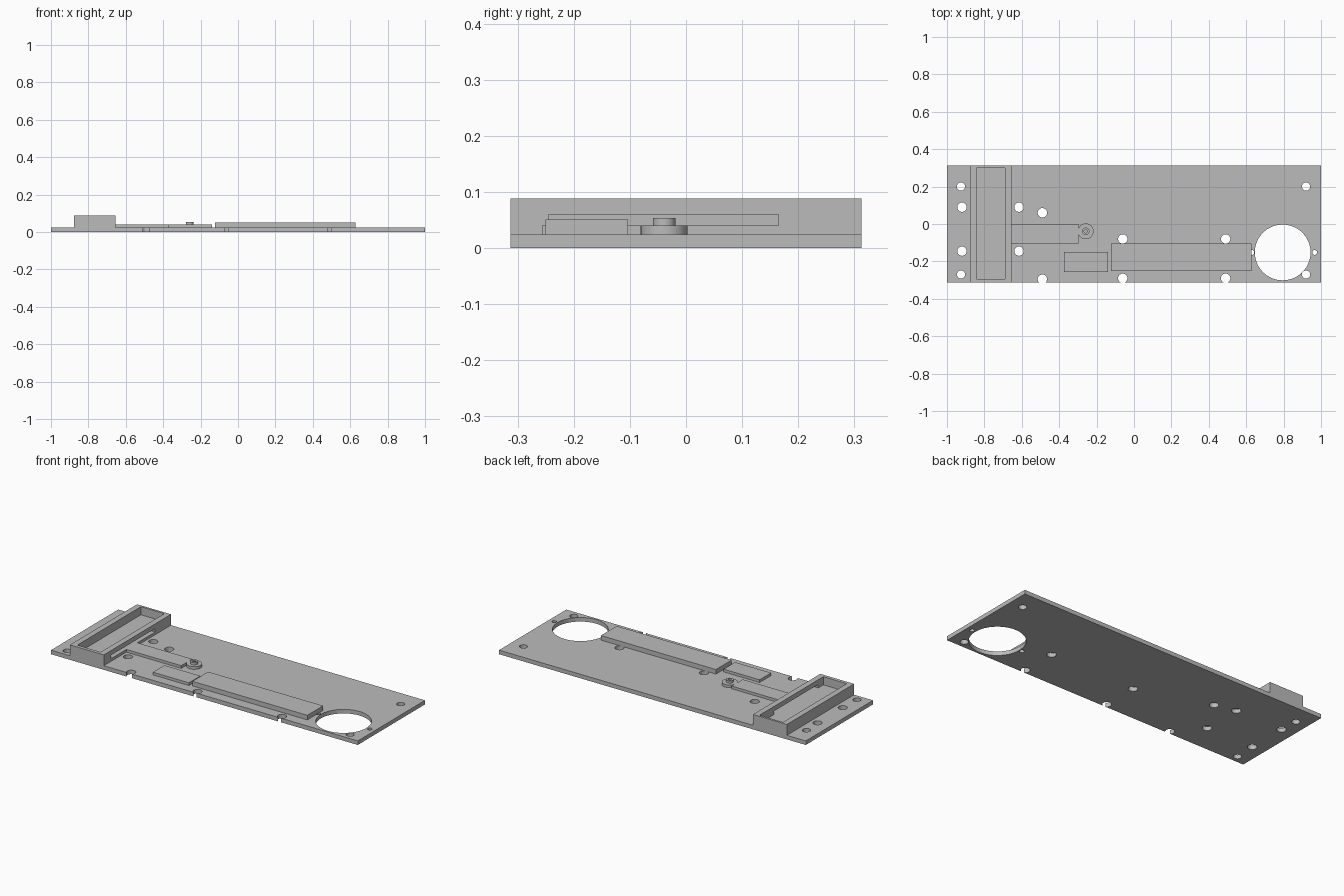
import bpy
import bmesh
from mathutils import Matrix, Vector

cube = bpy.data.objects.get("Cube")
if cube:
    bpy.data.objects.remove(cube, do_unlink=True)

grey = bpy.data.materials.new("plain_grey")
grey.use_nodes = True
GREY = (0.5, 0.5, 0.5, 1)
grey.diffuse_color = GREY
grey.node_tree.nodes["Principled BSDF"].inputs["Base Color"].default_value = GREY


def add_box(bm, x0, x1, y0, y1, z0, z1):
    mid = Vector((x0 + x1, y0 + y1, z0 + z1)) / 2
    size = Matrix.Diagonal((x1 - x0, y1 - y0, z1 - z0, 1))
    bmesh.ops.create_cube(bm, size=1, matrix=Matrix.Translation(mid) @ size)


def add_disc(bm, x, y, r, z0, z1, sides=32):
    bmesh.ops.create_cone(bm, cap_ends=True, segments=sides, radius1=r, radius2=r,
                          depth=z1 - z0, matrix=Matrix.Translation((x, y, (z0 + z1) / 2)))


def make(name, boxes=(), discs=()):
    bm = bmesh.new()
    for b in boxes:
        add_box(bm, *b)
    for d in discs:
        add_disc(bm, *d)
    mesh = bpy.data.meshes.new(name)
    bm.to_mesh(mesh)
    bm.free()
    mesh.materials.append(grey)
    obj = bpy.data.objects.new(name, mesh)
    bpy.context.collection.objects.link(obj)
    return obj


def select(obj):
    bpy.ops.object.select_all(action='DESELECT')
    obj.select_set(True)
    bpy.context.view_layer.objects.active = obj


def cut(obj, cutter):
    select(obj)
    mod = obj.modifiers.new("cut", 'BOOLEAN')
    mod.operation = 'DIFFERENCE'
    mod.solver = 'EXACT'
    mod.object = cutter
    bpy.ops.object.modifier_apply(modifier=mod.name)
    bpy.data.objects.remove(cutter, do_unlink=True)


HALF_Y = 0.313
TOP = 0.024      # plate thickness
STEP = 0.04      # height of the low raised parts

# Base plate with screw holes, edge notches and one large round opening
plate = make("base_plate", [(-1, 1, -HALF_Y, HALF_Y, 0, TOP)])
holes = [(x, y, 0.022) for x in (-0.925, 0.92) for y in (-0.27, 0.2)]
holes += [(x, y, 0.025) for x in (-0.92, -0.615) for y in (-0.145, 0.09)]
holes += [(x, y, 0.025) for x in (-0.06, 0.49) for y in (-0.29, -0.08)]
holes += [(-0.49, 0.06, 0.025), (-0.49, -0.295, 0.025)]
holes += [(x, -0.152, 0.013) for x in (0.63, 0.966)]
drills = [(x, y, r, -0.1, 0.1) for x, y, r in holes]
drills.append((0.795, -0.152, 0.149, -0.1, 0.1, 64))
cut(plate, make("hole_cutter", discs=drills))

# Raised tray with an open pocket and a slot through its inner wall
tray = make("tray", [(-0.877, -0.656, -HALF_Y, HALF_Y, TOP, 0.088)])
cut(tray, make("pocket_cutter", [(-0.843, -0.69, -0.293, 0.3, STEP, 0.2)]))
cut(tray, make("slot_cutter", [(-0.72, -0.6, -0.245, 0.165, STEP, 0.06)]))

# Arm, pivot disc and hollow boss
make("arm", [(-0.656, -0.298, -0.103, 0, TOP, STEP)])
pivot_x, pivot_y = -0.258, -0.039
for name, r, z0, z1 in (("pivot_disc", 0.042, TOP, STEP), ("pivot_boss", 0.02, STEP, 0.054)):
    part = make(name, discs=[(pivot_x, pivot_y, r, z0, z1)])
    cut(part, make("bore_cutter", discs=[(pivot_x, pivot_y, 0.009, 0, 0.1)]))

# Low block and long bar
make("low_block", [(-0.375, -0.14, -0.257, -0.15, TOP, STEP)])
make("long_bar", [(-0.123, 0.627, -0.25, -0.103, TOP, 0.051)])

for obj in bpy.context.scene.objects:
    if obj.type == 'MESH' and grey.name in obj.data.materials:
        select(obj)
        bpy.ops.object.shade_smooth_by_angle()
